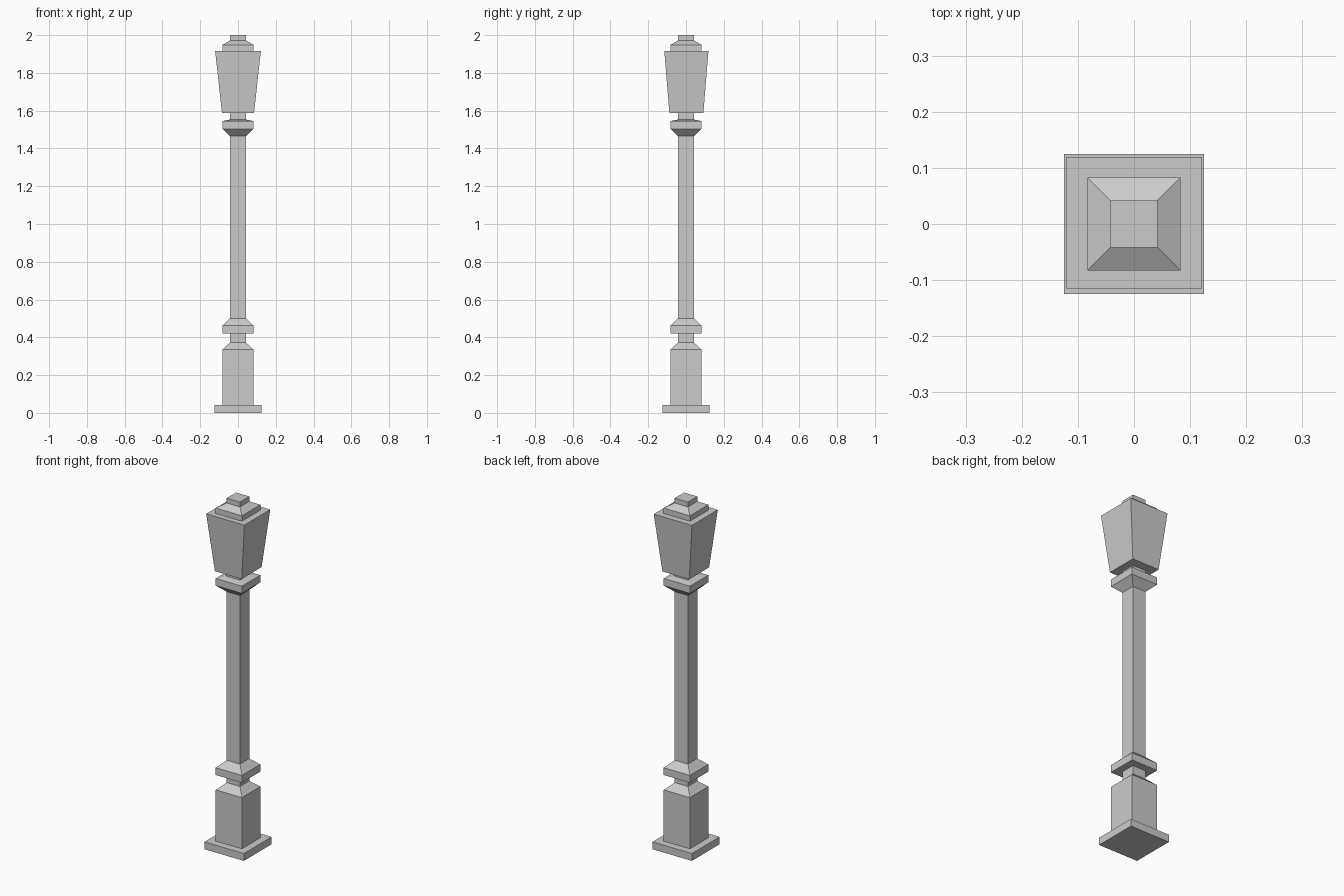
import bpy, bmesh

if "Cube" in bpy.data.objects:
    bpy.data.objects.remove(bpy.data.objects["Cube"])


def square_stack(name, rings, cy=0.0):
    """Closed square-section solid from (half_x, half_y, z) rings."""
    bm = bmesh.new()
    loops = []
    for hx, hy, z in rings:
        loops.append([bm.verts.new((sx * hx, cy + sy * hy, z))
                      for sx, sy in ((-1, -1), (1, -1), (1, 1), (-1, 1))])
    bm.faces.new(loops[0][::-1])
    bm.faces.new(loops[-1])
    for a, b in zip(loops, loops[1:]):
        for i in range(4):
            j = (i + 1) % 4
            bm.faces.new((a[i], a[j], b[j], b[i]))
    mesh = bpy.data.meshes.new(name)
    bm.to_mesh(mesh)
    bm.free()
    obj = bpy.data.objects.new(name, mesh)
    bpy.context.collection.objects.link(obj)
    return obj


def square(name, *profile):
    return square_stack(name, [(h, h, z) for h, z in profile])


THIN, WIDE, PLATE = 0.042, 0.083, 0.125

# Foot plate and pedestal with bevelled shoulders
square("base_plate", (PLATE, 0), (PLATE, 0.042))
square("pedestal", (WIDE, 0.042), (WIDE, 0.335), (THIN, 0.372))

# Neck, lower collar, shaft
square("lower_neck", (THIN, 0.372), (THIN, 0.42))
square("lower_collar", (WIDE, 0.42), (WIDE, 0.462), (THIN, 0.50))
square("shaft", (THIN, 0.50), (THIN, 1.465))

# Flared upper collar and neck under the lantern
square("upper_collar", (THIN, 1.465), (WIDE, 1.504), (WIDE, 1.545), (THIN, 1.553))
square("upper_neck", (THIN, 1.553), (THIN, 1.588))

# Lantern widening upward, slightly shallower in depth at the top
square_stack("lantern", [(0.085, 0.09, 1.588), (0.121, 0.117, 1.917)], cy=0.002)

# Roof cap and finial
square("lantern_cap", (WIDE, 1.917), (WIDE, 1.948), (THIN, 1.972))
square("finial", (THIN, 1.972), (THIN, 2.0))
